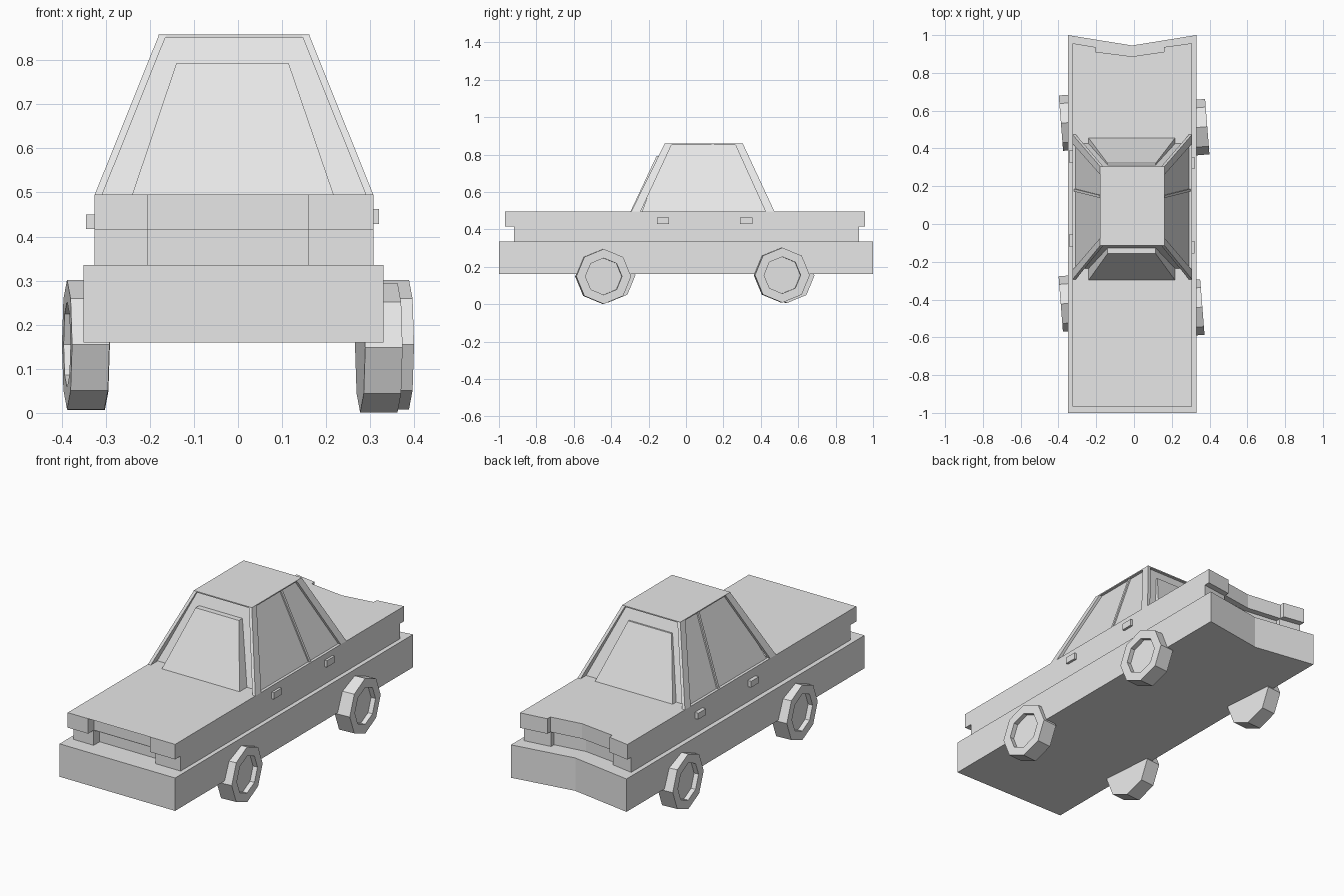
import bpy, bmesh, math
from mathutils import Matrix

if "Cube" in bpy.data.objects:
    bpy.data.objects.remove(bpy.data.objects["Cube"])

grey = bpy.data.materials.new("plain grey")
grey.use_nodes = True
grey.diffuse_color = (0.8, 0.8, 0.8, 1)
grey.node_tree.nodes["Principled BSDF"].inputs["Base Color"].default_value = (0.8, 0.8, 0.8, 1)


def finish(name, bm):
    bmesh.ops.recalc_face_normals(bm, faces=bm.faces)
    mesh = bpy.data.meshes.new(name)
    bm.to_mesh(mesh)
    bm.free()
    mesh.materials.append(grey)
    ob = bpy.data.objects.new(name, mesh)
    bpy.context.collection.objects.link(ob)
    return ob


def loft(name, low, z0, high, z1):
    """Solid between two matching outlines at two heights."""
    bm = bmesh.new()
    a = [bm.verts.new((x, y, z0)) for x, y in low]
    b = [bm.verts.new((x, y, z1)) for x, y in high]
    n = len(a)
    caps = [bm.faces.new(a[::-1]), bm.faces.new(b)]
    for i in range(n):
        j = (i + 1) % n
        bm.faces.new((a[i], a[j], b[j], b[i]))
    bmesh.ops.triangulate(bm, faces=[f for f in caps if n > 4])
    bmesh.ops.dissolve_limit(bm, angle_limit=0.001, verts=bm.verts, edges=bm.edges)
    return finish(name, bm)


def rect(x0, x1, y0, y1):
    return [(x0, y0), (x1, y0), (x1, y1), (x0, y1)]


def box(name, x0, x1, y0, y1, z0, z1):
    return loft(name, rect(x0, x1, y0, y1), z0, rect(x0, x1, y0, y1), z1)


MID = -0.01                      # centre line of the body
LEFT, RIGHT = 0.307, -0.325      # upper body sides
SILL, BELT, WAIST, ROOF = 0.335, 0.415, 0.495, 0.858

# Lower body with a shallow V in the tail
lower = [(-0.35, -1), (0.33, -1), (0.33, 1), (MID, 0.945), (-0.35, 1)]
loft("lower_body", lower, 0.16, lower, SILL)


# Upper body layers with notched nose and tail
def layer(name, front, back, z0, z1):
    a, b = -0.205, 0.16
    pts = [(RIGHT, front), (a, front), (a, front + 0.05), (b, front + 0.05),
           (b, front), (LEFT, front), (LEFT, back), (b, back - 0.02),
           (b, back - 0.045), (MID, back - 0.07), (a, back - 0.045),
           (a, back - 0.02), (RIGHT, back)]
    loft(name, pts, z0, pts, z1)


layer("lamp_band", -0.92, 0.925, SILL, BELT)
layer("upper_body", -0.967, 0.957, BELT, WAIST)

# Cabin core and roof
T = 0.015
ROOF_L, ROOF_R, ROOF_F, ROOF_B = 0.162, -0.18, -0.115, 0.305
loft("cabin", rect(RIGHT + T, LEFT - T, -0.235, 0.425), WAIST,
     rect(ROOF_R + T, ROOF_L - T, -0.105, 0.29), ROOF - 0.004)
box("roof", ROOF_R, ROOF_L, ROOF_F, ROOF_B, ROOF - 0.006, ROOF)

# Thin corner pillars and centre pillars on each side
for side, base, top, s in (("left", LEFT, ROOF_L, -1), ("right", RIGHT, ROOF_R, 1)):
    def pillar(name, y0, y1, t0, t1, gap=0.0):
        loft(f"{side}_{name}",
             rect(base + s * gap, base + s * (T + 0.002), y0, y1), WAIST,
             rect(top + s * gap, top + s * (T + 0.002), t0, t1), ROOF - 0.002)
    pillar("front_pillar", -0.293, -0.243, ROOF_F, -0.075)
    pillar("rear_pillar", 0.425, 0.473, 0.262, ROOF_B)
    pillar("centre_pillar", 0.172, 0.186, 0.136, 0.15, 0.008)

# Raised windscreen and rear window
loft("windscreen", rect(-0.24, 0.217, -0.297, -0.2), WAIST,
     rect(-0.14, 0.115, -0.157, -0.08), 0.793)
loft("rear_window", rect(-0.24, 0.217, 0.38, 0.455), WAIST,
     rect(-0.14, 0.115, 0.25, 0.322), 0.793)

# Door handles
for i, y in enumerate((-0.155, 0.29)):
    pos = ("front", "rear")[i]
    box(f"left_{pos}_handle", LEFT - 0.02, LEFT + 0.013, y, y + 0.065, 0.428, 0.463)
    box(f"right_{pos}_handle", RIGHT - 0.02, RIGHT + 0.02, y + 0.035, y + 0.1, 0.417, 0.45)


# Eight-sided wheels with a sunken hub, all turned slightly
def wheel(name, x, y, z, s):
    bm = bmesh.new()
    bmesh.ops.create_cone(bm, cap_ends=True, segments=8, radius1=0.147,
                          radius2=0.147, depth=0.085)
    outer = max(bm.faces, key=lambda f: f.calc_center_median().z)
    rim = 0.147 * math.cos(math.pi / 8)
    bmesh.ops.inset_region(bm, faces=[outer], thickness=rim * 0.36)
    hub = bmesh.ops.extrude_discrete_faces(bm, faces=[outer])["faces"][0]
    bmesh.ops.translate(bm, verts=hub.verts, vec=(0, 0, -0.025))
    # Set one corner straight down
    first = max(bm.verts, key=lambda v: v.co.x)
    spin = Matrix.Rotation(-math.atan2(first.co.y, first.co.x), 4, "Z")
    bm.transform(Matrix.Rotation(s * math.pi / 2, 4, "Y") @ spin)
    bm.transform(Matrix.Translation((x - s * 0.0425, y, z))
                 @ Matrix.Rotation(math.radians(4.5), 4, "Z"))
    finish(name, bm)


wheel("left_front_wheel", 0.362, -0.443, 0.148, 1)
wheel("left_rear_wheel", 0.388, 0.512, 0.155, 1)
wheel("right_front_wheel", -0.388, -0.42, 0.155, -1)
wheel("right_rear_wheel", -0.387, 0.537, 0.153, -1)
